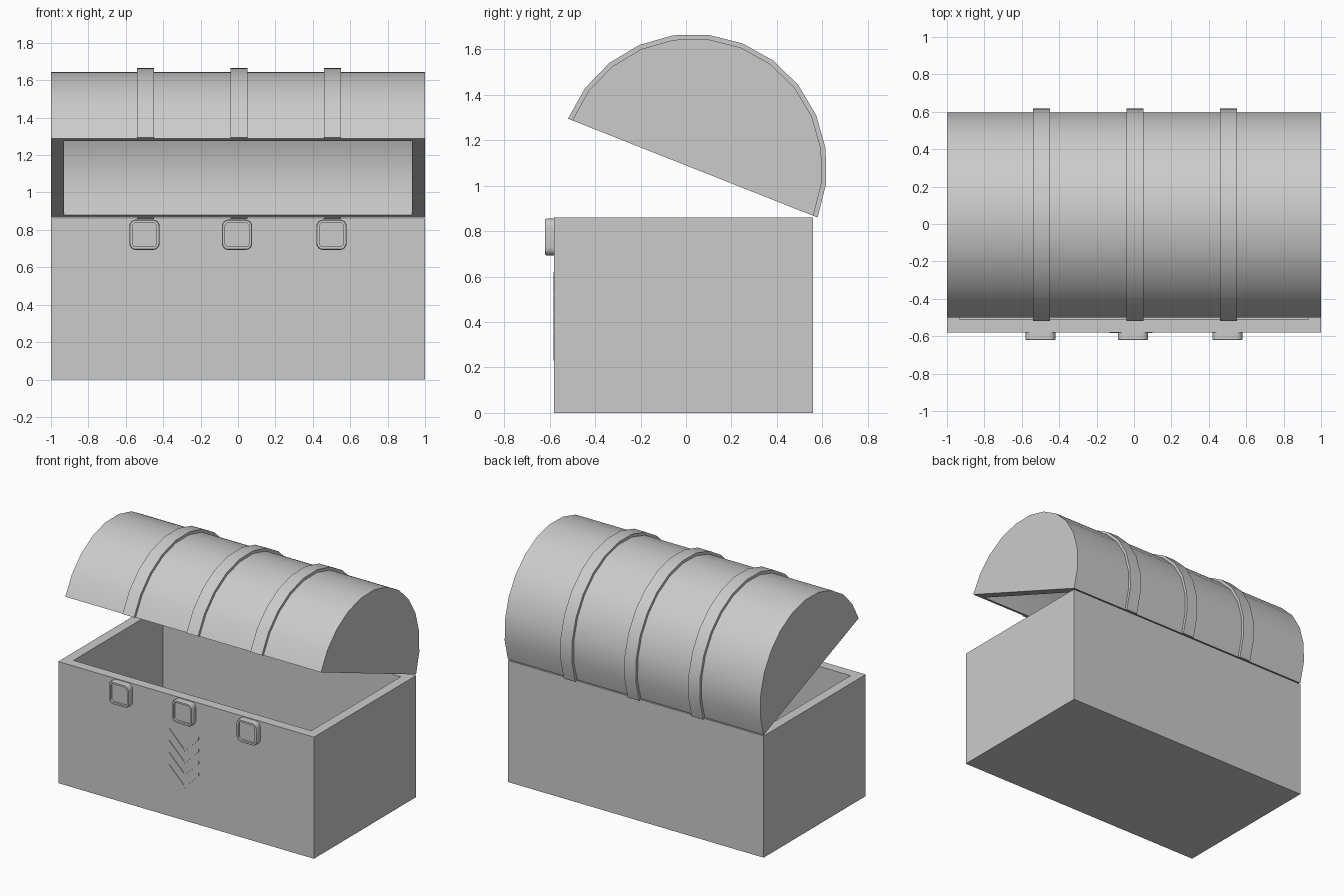
import bpy, bmesh, math

if "Cube" in bpy.data.objects:
    bpy.data.objects.remove(bpy.data.objects["Cube"])


def make_object(name, bm, smooth=False):
    bmesh.ops.recalc_face_normals(bm, faces=bm.faces)
    mesh = bpy.data.meshes.new(name)
    bm.to_mesh(mesh)
    bm.free()
    obj = bpy.data.objects.new(name, mesh)
    bpy.context.collection.objects.link(obj)
    if smooth:
        bpy.ops.object.select_all(action='DESELECT')
        obj.select_set(True)
        bpy.context.view_layer.objects.active = obj
        bpy.ops.object.shade_smooth_by_angle(angle=math.radians(30))
    return obj


def loft(name, loops, smooth=False):
    """Skin a series of closed loops and cap both ends."""
    bm = bmesh.new()
    rings = [[bm.verts.new(p) for p in loop] for loop in loops]
    n = len(rings[0])
    for a, b in zip(rings, rings[1:]):
        for i in range(n):
            j = (i + 1) % n
            bm.faces.new((a[i], a[j], b[j], b[i]))
    bm.faces.new(rings[0])
    bm.faces.new(rings[-1])
    return make_object(name, bm, smooth)


# Chest body: open box with thick walls
def rect(inset, z):
    x, y0, y1 = 1 - inset, -0.58 + inset, 0.56 - inset
    return [(-x, y0, z), (x, y0, z), (x, y1, z), (-x, y1, z)]


loft("chest_box", [rect(0, 0), rect(0, 0.86), rect(0.07, 0.86), rect(0.07, 0.07)])

# Lid: tilted half barrel, 12 segments
SEGMENTS, CY, CZ, TILT = 12, 0.03, 1.0775, math.radians(21.6)


def arc(radius, x):
    angles = [math.pi * i / SEGMENTS - TILT for i in range(SEGMENTS + 1)]
    return [(x, CY + radius * math.cos(a), CZ + radius * math.sin(a)) for a in angles]


bm = bmesh.new()
outer_l, outer_r, inner_r, inner_l = [
    [bm.verts.new(p) for p in arc(r, x)]
    for r, x in ((0.571, -1), (0.571, 1), (0.535, 0.93), (0.535, -0.93))]
for a, b in ((outer_l, outer_r), (inner_l, inner_r)):
    for i in range(SEGMENTS):
        bm.faces.new((a[i], a[i + 1], b[i + 1], b[i]))
    bm.faces.new(a)
    bm.faces.new(b)
for k in (0, -1):
    bm.faces.new((outer_l[k], outer_r[k], inner_r[k], inner_l[k]))
for o, n in ((outer_l, inner_l), (outer_r, inner_r)):
    bm.faces.new((o[0], o[-1], n[-1], n[0]))
make_object("lid", bm, True)

# Raised bands over the lid
for i, x in enumerate((-0.495, 0.005, 0.505)):
    loft(f"lid_band_{i + 1}",
         [arc(0.591, x + s) + arc(0.56, x + s)[::-1] for s in (-0.045, 0.045)], True)


# Clasps: rounded square frames with a sunken middle
def rounded(cx, cz, half, corner, y):
    pts = []
    for q in range(4):
        mid = math.pi / 4 + q * math.pi / 2
        ox = math.copysign(half - corner, math.cos(mid))
        oz = math.copysign(half - corner, math.sin(mid))
        for k in range(5):
            a = q * math.pi / 2 + k * math.pi / 8
            pts.append((cx + ox + corner * math.cos(a), y, cz + oz + corner * math.sin(a)))
    return pts


for i, x in enumerate((-0.5, -0.005, 0.5)):
    loft(f"clasp_{i + 1}", [rounded(x, 0.774, h, c, y) for h, c, y in (
        (0.081, 0.035, -0.57), (0.081, 0.035, -0.614), (0.077, 0.031, -0.62),
        (0.064, 0.02, -0.62), (0.064, 0.02, -0.605))], True)

# Thin stacked chevrons below the middle clasp
for i in range(4):
    x, z, w, drop, t = -0.015, 0.62 - 0.085 * i, 0.115, 0.115, 0.02
    outline = [(x - w, z), (x, z - drop), (x + w, z),
               (x + w, z - t), (x, z - drop - t), (x - w, z - t)]
    loft(f"chevron_{i + 1}", [[(px, y, pz) for px, pz in outline] for y in (-0.575, -0.584)])
